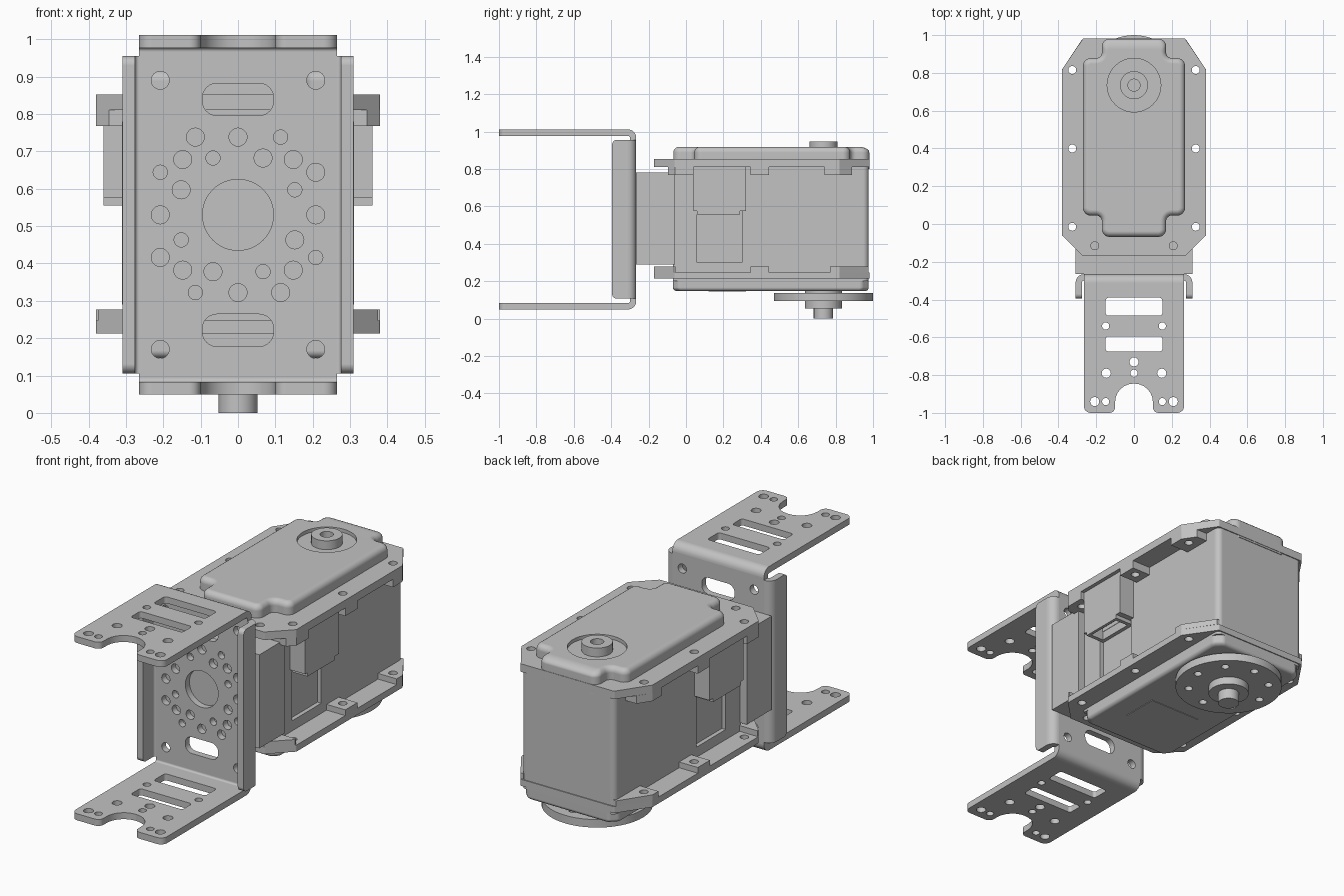
import bpy, bmesh, math
from mathutils import Vector

if "Cube" in bpy.data.objects:
    bpy.data.objects.remove(bpy.data.objects["Cube"])

grey = bpy.data.materials.new("metal_grey")
grey.use_nodes = True
colour = (0.54, 0.54, 0.54, 1)
grey.diffuse_color = colour
grey.node_tree.nodes["Principled BSDF"].inputs["Base Color"].default_value = colour
parts = []


def circle(x, y, r, n=28):
    return [(x + r * math.cos(math.tau * i / n), y + r * math.sin(math.tau * i / n)) for i in range(n)]


def fillet(points, radius=0.0, steps=6):
    """Round each corner; a point may carry its own radius as third value."""
    out, n = [], len(points)
    for i, p in enumerate(points):
        r = abs(p[2]) if len(p) > 2 else radius
        c = Vector(p[:2])
        a = (Vector(points[i - 1][:2]) - c).normalized()
        b = (Vector(points[(i + 1) % n][:2]) - c).normalized()
        if r <= 0:
            out.append(tuple(c))
            continue
        half = a.angle(b) / 2
        centre = c + (a + b).normalized() * (r / math.sin(half))
        start = c + a * (r / math.tan(half)) - centre
        end = c + b * (r / math.tan(half)) - centre
        sweep = start.angle(end)
        for k in range(steps + 1):
            t = k / steps
            v = (start * math.sin((1 - t) * sweep) + end * math.sin(t * sweep)) / math.sin(sweep)
            out.append(tuple(centre + v))
    return out


def rect(x0, x1, y0, y1, r=0.0):
    return fillet([(x0, y0), (x1, y0), (x1, y1), (x0, y1)], r)


def mirrored(points):
    """Close a right-hand half outline across x = 0."""
    return points + [(-p[0], *p[1:]) for p in reversed(points)]


def flip(loop):
    return [(-x, y) for x, y in loop]


def add_part(name, bm, mesh):
    bmesh.ops.recalc_face_normals(bm, faces=bm.faces)
    bm.to_mesh(mesh)
    bm.free()
    mesh.name = name
    mesh.materials.clear()
    mesh.materials.append(grey)
    obj = bpy.data.objects.new(name, mesh)
    bpy.context.collection.objects.link(obj)
    parts.append(obj)
    return obj


def slab(name, loops, lo, hi, axis="z"):
    """Extrude an outline with holes from lo to hi along an axis."""
    curve = bpy.data.curves.new(name, "CURVE")
    curve.dimensions, curve.fill_mode, curve.extrude = "2D", "BOTH", (hi - lo) / 2
    for loop in loops:
        spline = curve.splines.new("POLY")
        spline.points.add(len(loop) - 1)
        for point, (x, y) in zip(spline.points, loop):
            point.co = (x, y, 0, 1)
        spline.use_cyclic_u = True
    temp = bpy.data.objects.new(name + "_outline", curve)
    bpy.context.collection.objects.link(temp)
    mesh = bpy.data.meshes.new_from_object(temp.evaluated_get(bpy.context.evaluated_depsgraph_get()))
    bpy.data.objects.remove(temp)
    bm = bmesh.new()
    bm.from_mesh(mesh)
    bmesh.ops.remove_doubles(bm, verts=bm.verts, dist=1e-5)
    for v in bm.verts:
        x, y, z = v.co
        z += (lo + hi) / 2
        v.co = {"z": (x, y, z), "y": (x, z, y), "x": (z, x, y)}[axis]
    return add_part(name, bm, mesh)


def domed(name, half, base, face, edge, rear):
    """Cover with a rounded rim: inset copies of one outline, stacked from base to face."""
    levels = [(0, base)]
    for k in range(6):
        t = math.pi / 2 * k / 5
        levels.append((edge * (1 - math.cos(t)), face + math.copysign(edge, base - face) * (1 - math.sin(t))))
    bm, rings = bmesh.new(), []
    for d, z in levels:
        inset = [(x - d, y + d if y < 0.4 else y - d * (rear if y > 0.9 else 1), r - d) for x, y, r in half]
        rings.append([bm.verts.new((x, y, z)) for x, y in fillet(mirrored(inset))])
    for a, b in zip(rings, rings[1:]):
        for i in range(len(a)):
            bm.faces.new((a[i - 1], a[i], b[i], b[i - 1]))
    bm.faces.new(rings[0])
    bm.faces.new(rings[-1])
    return add_part(name, bm, bpy.data.meshes.new(name))


def cut(obj, cutter):
    mod = obj.modifiers.new("cut", "BOOLEAN")
    mod.operation, mod.object, mod.solver = "DIFFERENCE", cutter, "EXACT"
    bpy.context.view_layer.objects.active = obj
    bpy.ops.object.modifier_apply(modifier=mod.name)
    parts.remove(cutter)
    bpy.data.objects.remove(cutter)


def bend(cx, cy, sx, sy, inner=0.01, outer=0.044):
    """Quarter ring profile for a folded sheet corner."""
    arc = [math.pi / 2 * i / 8 for i in range(9)]
    ring = [(outer, t) for t in arc] + [(inner, t) for t in reversed(arc)]
    return [(cx + sx * r * math.cos(t), cy + sy * r * math.sin(t)) for r, t in ring]


# Bracket arms
MID, HALF, SHEET = 0.53, 0.481, 0.034
BIG, SMALL = 0.024, 0.019
arm = fillet(mirrored([(0.265, -0.31, 0), (0.265, -1, 0.035), (0.1, -1, 0.03), (0.1, -0.845, 0.098)]))
arm_loops = [arm, rect(-0.15, 0.15, -0.485, -0.39, 0.015), rect(-0.15, 0.15, -0.675, -0.595, 0.015),
             circle(0, -0.73, BIG), circle(0, -0.79, SMALL)]
for s in (-1, 1):
    arm_loops += [circle(s * 0.15, -0.54, SMALL), circle(s * 0.147, -0.79, BIG),
                  circle(s * 0.208, -0.94, BIG), circle(s * 0.15, -0.94, SMALL)]
for label, s in (("upper", 1), ("lower", -1)):
    outer, inner = MID + s * HALF, MID + s * (HALF - SHEET)
    slab(label + "_bracket_arm", arm_loops, min(outer, inner), max(outer, inner))
    slab(label + "_bracket_bend", [bend(-0.31, MID + s * (HALF - 0.044), 1, s)], -0.265, 0.265, "x")

# Bracket web with its ring of mounting holes
web = [rect(-0.265, 0.265, MID - HALF + 0.044, MID + HALF - 0.044), circle(0, MID, 0.095, 48)]
ring = [(-0.114, 0.208, BIG), (0, 0.208, BIG), (0.114, 0.208, SMALL),
        (-0.148, 0.148, BIG), (-0.067, 0.152, SMALL), (0.067, 0.152, BIG)]
for turn in range(4):
    for x, z, r in ring:
        for _ in range(turn):
            x, z = -z, x
        web.append(circle(x, MID + z, r))
for s in (-1, 1):
    web.append(rect(-0.095, 0.095, MID + s * 0.309 - 0.043, MID + s * 0.309 + 0.043, 0.038))
    web += [circle(x, MID + s * 0.36, BIG) for x in (-0.208, 0.208)]
slab("bracket_web", web, -0.3, -0.266, "y")

# Bracket side flanges
for label, s in (("left", 1), ("right", -1)):
    slab(label + "_web_bend", [bend(s * 0.265, -0.31, s, 1)], 0.106, 0.955)
    lo, hi = sorted((s * 0.275, s * 0.309))
    slab(label + "_web_flange", [fillet([(-0.395, 0.106, 0.025), (-0.31, 0.106, 0),
                                         (-0.31, 0.955, 0), (-0.395, 0.955, 0.025)])], lo, hi, "x")

# Mounting block and servo body
slab("mounting_block", [rect(-0.31, 0.31, -0.266, -0.06)], 0.29, 0.78)
body = slab("servo_body", [fillet([(-0.272, -0.07, 0.01), (0.272, -0.07, 0.01),
                                   (0.272, 0.977, 0.03), (-0.272, 0.977, 0.03)])], 0.2, 0.84)

# Case flanges and their lugs
plate = fillet(mirrored([(0.27, -0.17), (0.38, -0.06), (0.38, 0.82), (0.27, 0.982)]), 0.01)
holes = [circle(s * 0.327, y, 0.021) for s in (-1, 1) for y in (-0.015, 0.4, 0.815)]
holes += [circle(s * 0.208, -0.115, 0.021) for s in (-1, 1)]


def lugs(label, lo, hi, front, rear_start, rear_end):
    rear_x = 0.38 - (rear_end - 0.82) / 1.5
    rear = [(0.26, rear_start), (0.38, rear_start), (0.38, 0.82), (rear_x, rear_end), (0.26, rear_end)]
    shapes = {"front": front,
              "middle": [rect(0.26, 0.38, 0.345, 0.445), circle(0.327, 0.4, 0.021)],
              "rear": [rear, circle(0.327, 0.815, 0.021)]}
    for place, loops in shapes.items():
        slab(f"{label}_{place}_left_lug", loops, lo, hi)
        slab(f"{label}_{place}_right_lug", [flip(l) for l in loops], lo, hi)


slab("upper_case_flange", [plate] + holes, 0.81, 0.852)
lugs("upper", 0.768, 0.81,
     [[(0.26, 0.04), (0.38, 0.04), (0.38, -0.06), (0.345, -0.095), (0.26, -0.095)],
      circle(0.327, -0.015, 0.021)], 0.74, 0.888)
slab("lower_case_flange", [plate] + holes, 0.213, 0.247)
lugs("lower", 0.247, 0.277,
     [[(0.26, -0.055), (0.375, -0.055), (0.375, -0.065), (0.27, -0.17), (0.15, -0.17), (0.15, -0.065),
       (0.26, -0.065)], circle(0.208, -0.115, 0.021)], 0.77, 0.975)

# Top cover with notched corners, round recess and bearing boss
AXLE = 0.735
top = domed("top_cover", [(0.17, -0.068, 0.04), (0.17, 0.045, -0.03), (0.27, 0.045, 0.04),
                          (0.27, 0.878, 0.04), (0.17, 0.878, -0.03), (0.17, 0.98, 0.04)],
            0.8, 0.918, 0.03, 1.9)
cut(top, slab("recess_cutter", [circle(0, AXLE, 0.142, 48)], 0.9, 1.0))
slab("bearing_boss", [circle(0, AXLE, 0.074, 40), circle(0, AXLE, 0.032)], 0.885, 0.946)

# Bottom cover with label plate
domed("bottom_cover", [(0.245, -0.07, 0.03), (0.272, -0.04, 0.03), (0.272, 0.94, 0.03), (0.235, 0.977, 0.03)],
      0.24, 0.147, 0.02, 1)
slab("label_plate", [rect(-0.15, 0.15, 0.12, 0.32)], 0.144, 0.149)

# Output horn and shaft
horn_holes = [circle(0.2 * math.cos(k * math.tau / 8), AXLE + 0.2 * math.sin(k * math.tau / 8), 0.02)
              for k in range(8)]
slab("output_horn", [circle(0, AXLE, 0.265, 64)] + horn_holes, 0.095, 0.137)
for name, r, lo, hi in (("horn_spacer", 0.1, 0.13, 0.16), ("horn_hub", 0.1, 0.055, 0.1),
                        ("output_shaft", 0.052, 0, 0.06)):
    slab(name, [circle(0, AXLE, r, 40)], lo, hi)

# Cable sockets and recessed panels on both sides
for label, s in (("left", 1), ("right", -1)):
    lo, hi = sorted((s * 0.25, s * 0.35))
    cut(body, slab("panel_cutter", [rect(0.06, 0.3, 0.3, 0.6)], lo, hi, "x"))
    lo, hi = sorted((s * 0.24, s * 0.36))
    socket = slab(label + "_cable_socket", [[(0.04, 0.575), (0.06, 0.575), (0.06, 0.555), (0.29, 0.555),
                                             (0.29, 0.575), (0.32, 0.575), (0.32, 0.82), (0.04, 0.82)]],
                  lo, hi, "x")
    lo, hi = sorted((s * 0.27, s * 0.345))
    cut(socket, slab("socket_cutter", [rect(0.08, 0.27, 0.5, 0.62)], lo, hi, "x"))

# Smooth rounded surfaces, keep flat faces flat
bpy.ops.object.select_all(action="DESELECT")
for obj in parts:
    obj.select_set(True)
    bpy.context.view_layer.objects.active = obj
    obj.modifiers.new("flat_faces", "WEIGHTED_NORMAL").keep_sharp = True
bpy.ops.object.shade_smooth_by_angle(angle=math.radians(32))
